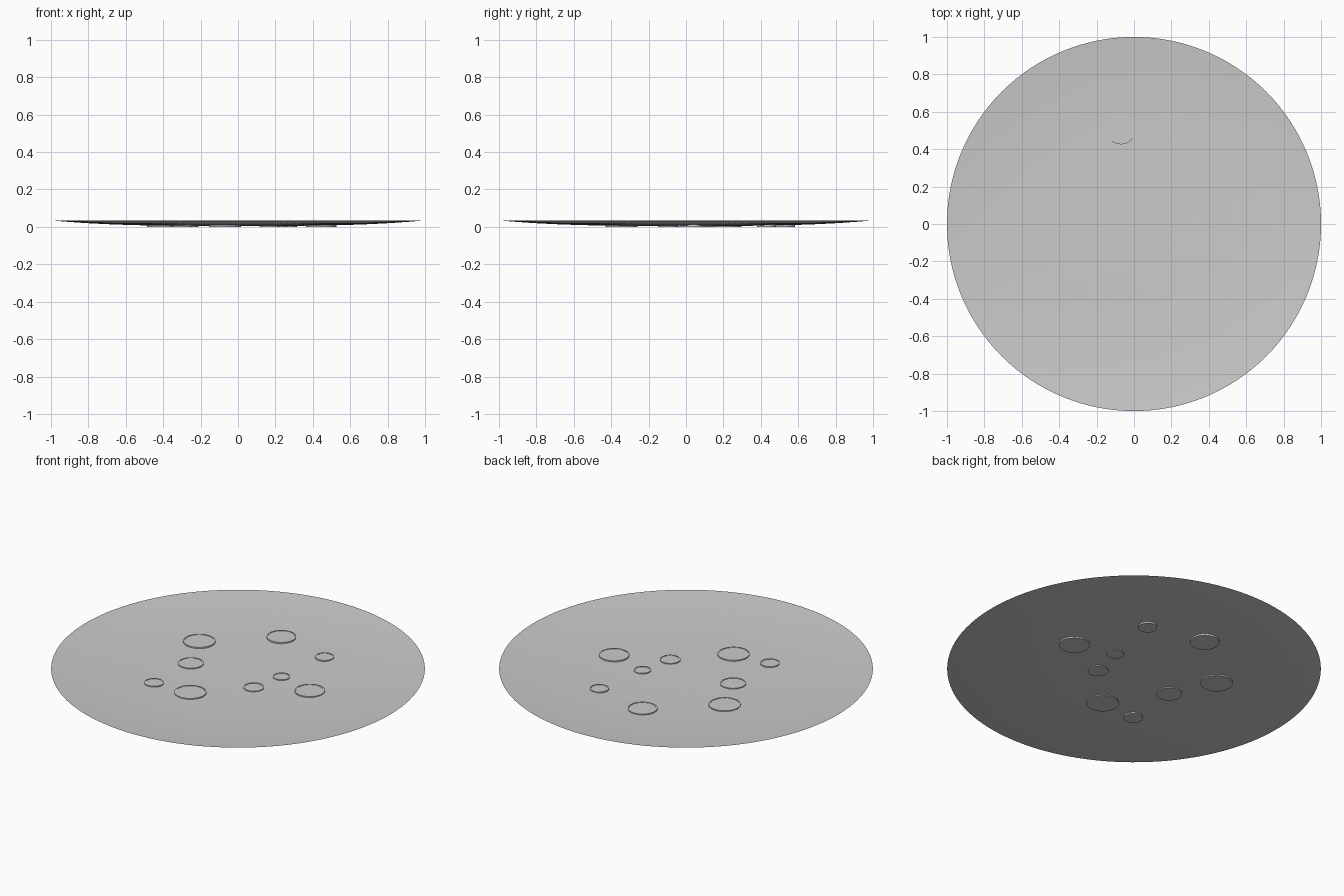
import bpy, bmesh, math
from mathutils import Vector

if "Cube" in bpy.data.objects:
    bpy.data.objects.remove(bpy.data.objects["Cube"])

CELL = 0.0737          # size of one square of the stepped stripes
RINGS, SEGS = 14, 128


def surface_z(r):
    return 0.005 + 0.03 * r ** 3.2


def material(name, v):
    m = bpy.data.materials.new(name)
    m.diffuse_color = (v, v, v, 1)
    m.use_nodes = True
    m.node_tree.nodes["Principled BSDF"].inputs["Base Color"].default_value = m.diffuse_color
    return m


def finish(bm, name, mats):
    me = bpy.data.meshes.new(name)
    bm.to_mesh(me)
    bm.free()
    for m in mats:
        me.materials.append(m)
    ob = bpy.data.objects.new(name, me)
    bpy.context.collection.objects.link(ob)
    return ob


def lathe(bm, profile, segs, centre=(0, 0)):
    """Spin (r, z) points around a vertical axis; the first and last may lie on it."""
    rows = []
    for r, z in profile:
        n = 1 if r == 0 else segs
        rows.append([bm.verts.new((centre[0] + r * math.cos(2 * math.pi * i / segs),
                                   centre[1] + r * math.sin(2 * math.pi * i / segs), z))
                     for i in range(n)])
    for a, b in zip(rows, rows[1:]):
        for i in range(segs):
            j = (i + 1) % segs
            quad = [a[i % len(a)], b[i % len(b)], b[j % len(b)], a[j % len(a)]]
            bm.faces.new(list(dict.fromkeys(quad)))


light = material("dish_grey", 0.8)
dark = material("stripe_grey", 0.6)
spot_grey = material("spot_grey", 0.58)

# Shallow dish, cut into square cells so the diagonal stripes can be coloured
bm = bmesh.new()
lathe(bm, [(k / RINGS, surface_z(k / RINGS)) for k in range(RINGS + 1)], SEGS)
for axis in (Vector((1, 0, 0)), Vector((0, 1, 0))):
    for k in range(-13, 14):
        bmesh.ops.bisect_plane(bm, geom=bm.verts[:] + bm.edges[:] + bm.faces[:],
                               plane_co=axis * (k * CELL), plane_no=axis, dist=1e-5)
for f in bm.faces:
    c = f.calc_center_bounds()
    i, j = math.floor(c.x / CELL), math.floor(c.y / CELL)
    f.material_index = 1 if (j - i) % 5 == 0 else 0
    f.smooth = True
    f.normal_update()
    if f.normal.z < 0:
        f.normal_flip()
finish(bm, "dish", [light, dark])

# Round flat spots with a fine raised rim, set through the dish
SPOTS = [(-0.07, 0.505, 0.079), (0.265, 0.43, 0.051), (-0.4, 0.21, 0.086),
         (-0.28, -0.04, 0.069), (0.215, 0.10, 0.046), (0.445, 0.035, 0.081),
         (0.17, -0.095, 0.055), (-0.07, -0.345, 0.086), (-0.297, -0.36, 0.052)]
for n, (x, y, r) in enumerate(SPOTS):
    top = surface_z(math.hypot(x, y) + r) + 0.003
    bm = bmesh.new()
    lathe(bm, [(0, 0), (r, 0), (r, top + 0.002), (r - 0.007, top + 0.002),
               (r - 0.007, top), (0, top)], 48, (x, y))
    bmesh.ops.recalc_face_normals(bm, faces=bm.faces[:])
    finish(bm, f"spot_{n + 1}", [spot_grey])
